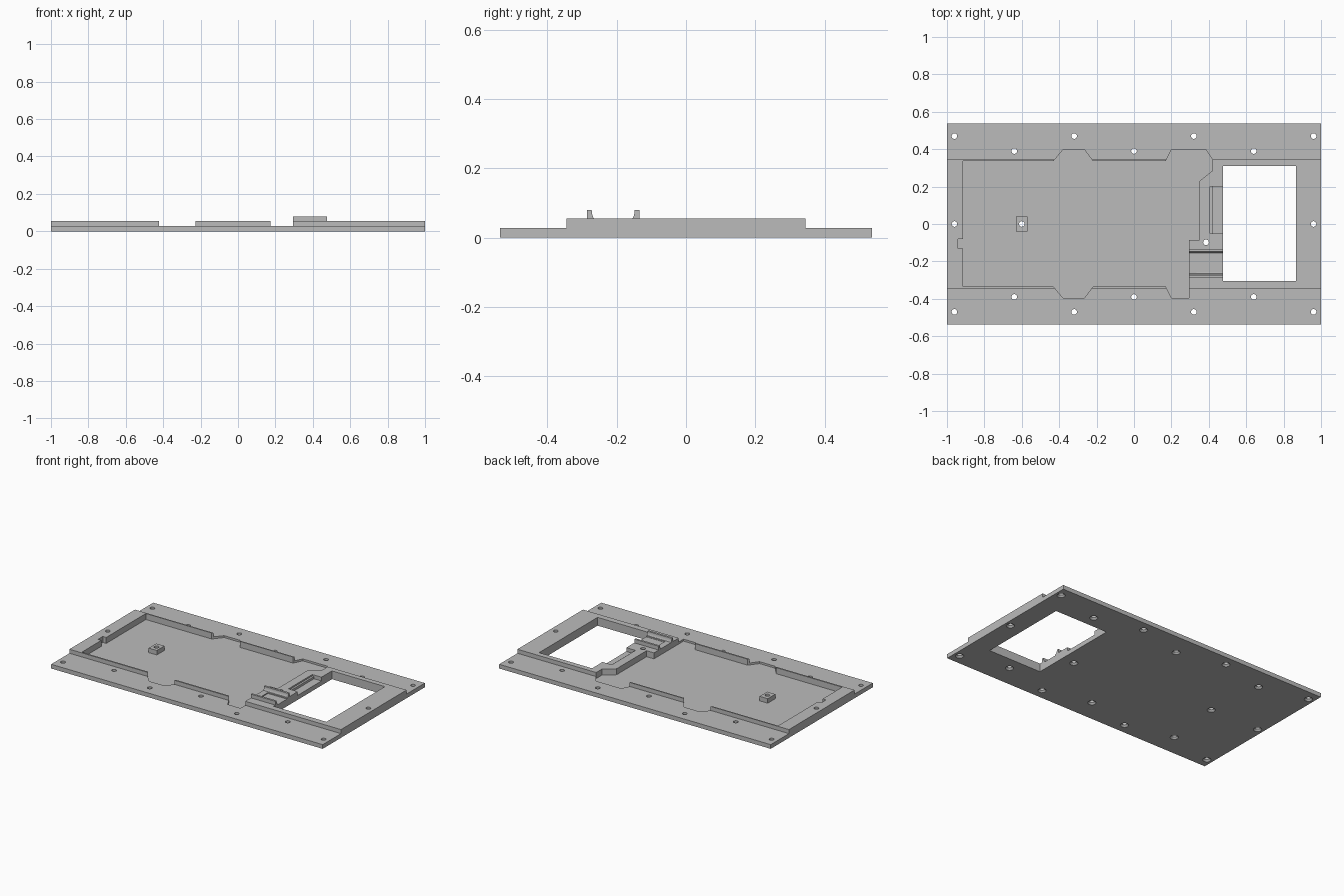
import bpy, bmesh, math
from mathutils import Vector

if "Cube" in bpy.data.objects:
    bpy.data.objects.remove(bpy.data.objects["Cube"])

grey = bpy.data.materials.new("grey")
grey.diffuse_color = (0.5, 0.5, 0.5, 1)
grey.use_nodes = True
grey.node_tree.nodes["Principled BSDF"].inputs["Base Color"].default_value = grey.diffuse_color


def prism(name, points, vector):
    """Extrude a closed outline of 3D points along a vector."""
    bm = bmesh.new()
    face = bm.faces.new([bm.verts.new(p) for p in points])
    out = bmesh.ops.extrude_face_region(bm, geom=[face])
    moved = [v for v in out["geom"] if isinstance(v, bmesh.types.BMVert)]
    bmesh.ops.translate(bm, verts=moved, vec=Vector(vector))
    bmesh.ops.recalc_face_normals(bm, faces=bm.faces)
    mesh = bpy.data.meshes.new(name)
    bm.to_mesh(mesh)
    bm.free()
    obj = bpy.data.objects.new(name, mesh)
    bpy.context.collection.objects.link(obj)
    mesh.materials.append(grey)
    return obj


def box(name, x0, x1, y0, y1, z0, z1):
    outline = [(x0, y0, z0), (x1, y0, z0), (x1, y1, z0), (x0, y1, z0)]
    return prism(name, outline, (0, 0, z1 - z0))


def cone(name, x, y, r0, r1, z0, z1):
    bpy.ops.mesh.primitive_cone_add(vertices=20, radius1=r0, radius2=r1,
                                    depth=z1 - z0, location=(x, y, (z0 + z1) / 2))
    obj = bpy.context.object
    obj.name = name
    obj.data.materials.append(grey)
    return obj


def combine(target, tool, operation):
    mod = target.modifiers.new("bool", 'BOOLEAN')
    mod.operation, mod.solver, mod.object = operation, 'EXACT', tool
    bpy.context.view_layer.objects.active = target
    bpy.ops.object.modifier_apply(modifier=mod.name)
    bpy.data.objects.remove(tool)


# stepped base, one cross-section along x
H, W, T, TOP = 0.028, 0.537, 0.345, 0.055
section = [(-W, 0), (W, 0), (W, H), (T, H), (T, TOP), (-T, TOP), (-T, H), (-W, H)]
base = prism("base_plate", [(-1, y, z) for y, z in section], (2, 0, 0))

# shallow pocket with side bays
FLOOR = 0.015
pocket = [(-.915, -.335), (-.43, -.335), (-.38, -.395), (-.265, -.395), (-.22, -.335),
          (.17, -.335), (.20, -.395), (.295, -.395), (.295, -.085), (.35, -.085),
          (.35, .23), (.42, .285), (.42, .345), (.385, .397), (.20, .397), (.17, .337),
          (-.22, .337), (-.265, .397), (-.38, .397), (-.43, .337), (-.915, .337),
          (-.915, -.08), (-.94, -.08), (-.94, -.13), (-.915, -.13)]
combine(base, prism("pocket_cut", [(x, y, FLOOR) for x, y in pocket], (0, 0, 0.1)),
        'DIFFERENCE')

# window, connector recess with its step, and cradle trough
for name, *dims in [("window_cut", .475, .865, -.305, .31, -.1, .2),
                    ("step_cut", .407, .5, -.05, .20, .045, .2),
                    ("recess_cut", .42, .5, -.05, .20, .03, .2),
                    ("trough_cut", .335, .5, -.262, -.163, .048, .2)]:
    combine(base, box(name, *dims), 'DIFFERENCE')

# locating block on the pocket floor
combine(base, box("locating_block", -.63, -.57, -.04, .04, .01, .045), 'UNION')

# pair of curved cradle lips facing each other
mid, reach = -.21, .076
arc = [(reach - .014 - .014 * (1 - math.cos(a)), .08 - .03 * math.sin(a))
       for a in [i * math.pi / 12 for i in range(7)]]
lip = [(reach, .04), (reach, .08)] + arc + [(reach - .028, .04)]
for side in (-1, 1):
    outline = [(.295, mid + side * d, z) for d, z in lip]
    combine(base, prism("cradle_lip", outline, (.18, 0, 0)), 'UNION')

# countersunk screw holes
holes = [(x, s * .47) for x in (-.96, -.32, .32, .96) for s in (-1, 1)]
holes += [(x, s * .39) for x in (-.64, 0, .64) for s in (-1, 1)]
holes += [(-.96, 0), (.96, 0), (-.6, 0), (.385, -.098)]
for x, y in holes:
    combine(base, cone("hole_cut", x, y, .015, .015, -.1, .2), 'DIFFERENCE')
    combine(base, cone("sink_cut", x, y, .027, .013, -.002, .013), 'DIFFERENCE')

base.data.materials.clear()
base.data.materials.append(grey)
for p in base.data.polygons:
    p.material_index = 0
    p.use_smooth = False
